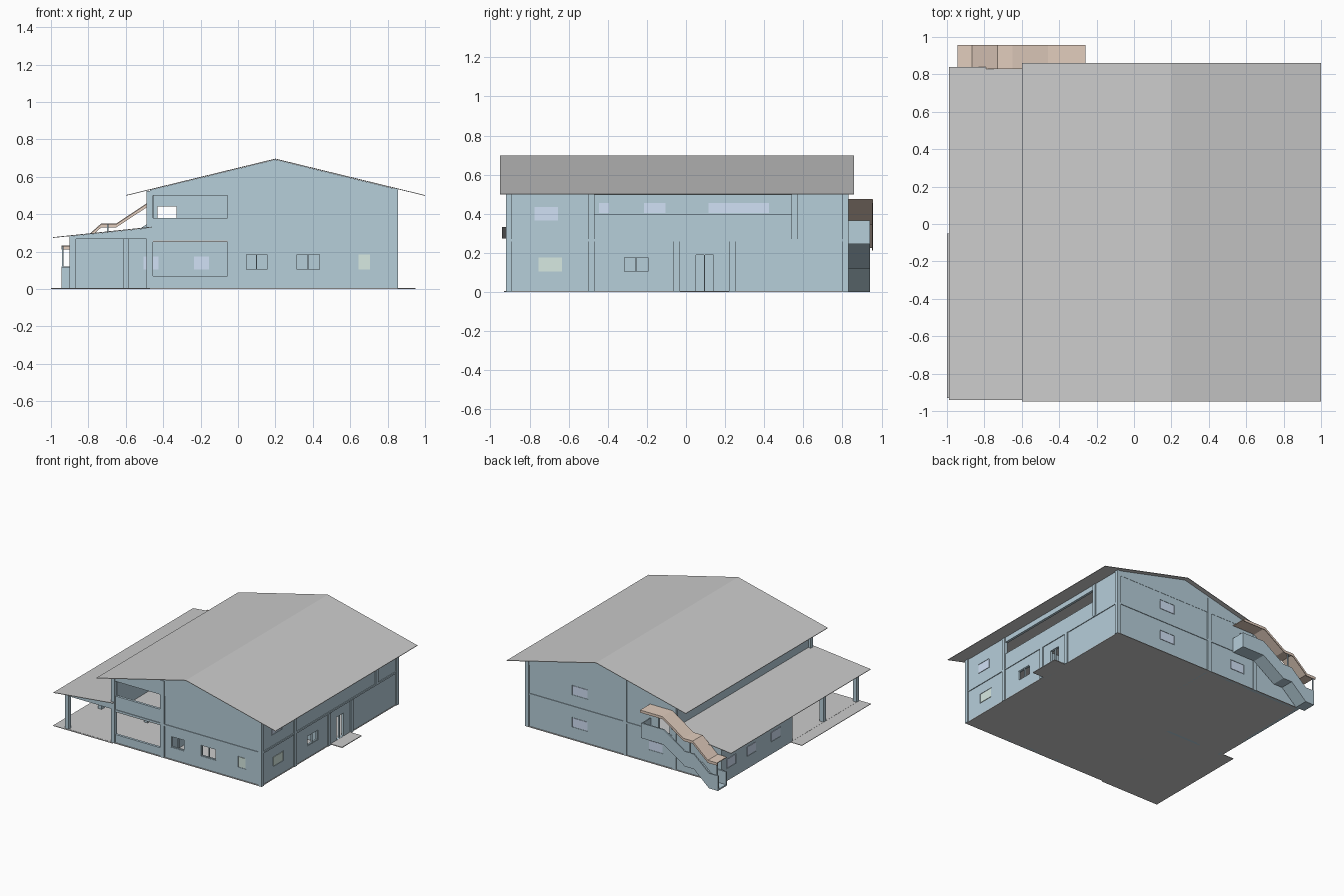
import bpy, bmesh

if "Cube" in bpy.data.objects:
    bpy.data.objects.remove(bpy.data.objects["Cube"])


def material(name, rgb):
    m = bpy.data.materials.new(name)
    m.diffuse_color = (*rgb, 1)
    m.use_nodes = True
    m.node_tree.nodes["Principled BSDF"].inputs["Base Color"].default_value = m.diffuse_color
    return m


BLUE = material("wall_blue", (.47, .62, .70))
GLASS = material("glass_blue", (.64, .75, .92))
GREEN = material("glass_green", (.68, .82, .76))
BROWN = material("cover_brown", (.76, .61, .51))


def finish(name, bm, mat):
    bmesh.ops.remove_doubles(bm, verts=bm.verts, dist=1e-5)
    bmesh.ops.recalc_face_normals(bm, faces=bm.faces)
    me = bpy.data.meshes.new(name)
    bm.to_mesh(me)
    bm.free()
    ob = bpy.data.objects.new(name, me)
    if mat:
        me.materials.append(mat)
    bpy.context.collection.objects.link(ob)
    return ob


def extrude_faces(name, faces, shift, mat):
    """Planar faces given as point lists, extruded along shift."""
    bm = bmesh.new()
    for pts in faces:
        bm.faces.new([bm.verts.new(p) for p in pts])
    bmesh.ops.remove_doubles(bm, verts=bm.verts, dist=1e-5)
    r = bmesh.ops.extrude_face_region(bm, geom=bm.faces[:], use_keep_orig=True)
    bmesh.ops.translate(bm, vec=shift,
                        verts=[g for g in r["geom"] if isinstance(g, bmesh.types.BMVert)])
    return finish(name, bm, mat)


def box(name, x0, x1, y0, y1, z0, z1, mat=BLUE):
    pts = [(x0, y0, z0), (x1, y0, z0), (x1, y1, z0), (x0, y1, z0)]
    return extrude_faces(name, [pts], (0, 0, z1 - z0), mat)


def prism(name, profile, y0, y1, mat=BLUE):
    """Profile in x,z extruded along y."""
    return extrude_faces(name, [[(x, y0, z) for x, z in profile]], (0, y1 - y0, 0), mat)


def band(name, path, low, high, y0, y1, mat):
    """Strip between two vertical offsets of a path."""
    prism(name, [(x, z + low) for x, z in path] + [(x, z + high) for x, z in path[::-1]],
          y0, y1, mat)


def slab_box(name, axis, p0, p1, u0, u1, z0, z1, mat=BLUE):
    if axis == 'x':
        return box(name, u0, u1, p0, p1, z0, z1, mat)
    return box(name, p0, p1, u0, u1, z0, z1, mat)


def wall(name, axis, p, u0, u1, z0, z1, holes=(), t=.02):
    """Wall along an axis with rectangular holes: (u0, u1, z0, z1, filling)."""
    us = sorted({u0, u1, *[v for h in holes for v in h[:2]]})
    zs = sorted({z0, z1, *[v for h in holes for v in h[2:4]]})
    faces = []
    for a, b in zip(us, us[1:]):
        for c, d in zip(zs, zs[1:]):
            u, z = (a + b) / 2, (c + d) / 2
            if any(h[0] < u < h[1] and h[2] < z < h[3] for h in holes):
                continue
            q = [(a, c), (b, c), (b, d), (a, d)]
            faces.append([(u, p, z) if axis == 'x' else (p, u, z) for u, z in q])
    extrude_faces(name, faces, (0, t, 0) if axis == 'x' else (t, 0, 0), BLUE)
    # window frames and panes
    for i, (a, b, c, d, fill) in enumerate(holes):
        if fill is None:
            continue
        w, n = .005, max(1, round((b - a) / .07))
        for k in range(n + 1):
            m = a + (b - a - w) * k / n
            slab_box(f"{name}_mullion_{i}_{k}", axis, p + .003, p + t - .003, m, m + w, c, d)
        for k, z in enumerate((c, d - w)):
            slab_box(f"{name}_rail_{i}_{k}", axis, p + .003, p + t - .003, a, b, z, z + w)
        if fill != 'frame':
            slab_box(f"{name}_glass_{i}", axis, p - .001, p + t + .001,
                     a + w, b - w, c + w, d - w, fill)


# floors and outdoor slabs
box("ground_floor", -.9, .85, -.92, .83, 0, .005, None)
box("terrace_slab", -1, -.47, -.93, -.05, 0, .004, None)
box("entry_slab", .85, .95, -.03, .22, 0, .006, None)
box("upper_floor", -.46, .84, -.91, .82, .25, .262, None)

# main gabled roof and lean-to roof
ROOF = [(-.6, .5), (.2, .695), (1, .5)]
band("main_roof", ROOF, -.002, .002, -.95, .86, None)
LEAN = [(-.99, .275), (-.46, .331)]
band("lean_to_roof", LEAN, -.002, .002, -.94, .84, None)

# front wall
wall("front_wall_right", 'x', -.912, -.015, .83, 0, .5, [
    (.04, .16, .10, .19, 'frame'), (.31, .44, .10, .19, 'frame'), (.64, .71, .10, .19, GREEN)])
wall("front_wall_left", 'x', -.912, -.46, -.05, 0, .5, [
    (-.455, -.055, .07, .265, None), (-.455, -.055, .38, .5, None)])
# back wall
wall("back_wall_right", 'x', .802, -.015, .83, 0, .5, [
    (.30, .44, .10, .18, GLASS), (.30, .44, .36, .44, GLASS)])
wall("back_wall_left", 'x', .802, -.46, -.05, 0, .5, [
    (-.37, -.24, .10, .18, GLASS), (-.43, -.33, .262, .44, None)])
wall("back_wall_low", 'x', .802, -.9, -.46, 0, .28)
# gables, lean-to infills, floor beams, columns at both ends
for side, y0, y1, s in (("front", -.914, -.89, -1), ("back", .80, .824, 1)):
    prism(side + "_gable", [(-.47, .5), (.855, .5), (.855, .532), (.2, .692), (-.47, .529)], y0, y1)
    prism(side + "_lean_infill", [(-.9, .268), (-.47, .268), (-.47, .327), (-.9, .282)], y0, y1)
    c0, c1 = (-.92, -.89) if s < 0 else (.80, .83)
    for i, (x, h) in enumerate(((-.9, .281), (-.49, .524), (-.05, .62), (.823, .536))):
        box(f"{side}_column_{i}", x, x + .033, c0, c1, 0, h)
    box(side + "_floor_beam", -.47, .83, c0 + .003, c1 - .003, .258, .272)

# right wall with open gallery strip, windows and door
wall("right_wall", 'y', .826, -.9, .82, 0, .5, [
    (-.76, -.63, .10, .18, GREEN), (-.32, -.19, .10, .18, 'frame'),
    (.05, .14, .006, .19, None), (-.78, -.65, .36, .44, GLASS),
    (-.485, .54, .395, .495, None)])
box("right_wall_head", .83, .846, -.9, .82, .495, .535)
for i, (y, z0, z1) in enumerate(((-.50, 0, .53), (-.065, 0, .26), (.22, 0, .26), (.54, .26, .53))):
    box(f"right_column_{i}", .825, .855, y, y + .032, z0, z1)
box("right_floor_beam", .828, .852, -.9, .82, .258, .272)
box("door_post", .83, .842, .092, .098, 0, .19)

# left upper wall with window band
wall("left_upper_wall", 'y', -.47, -.9, .82, .262, .527, [
    (-.45, -.39, .40, .46, GLASS), (-.22, -.10, .40, .46, GLASS), (.11, .43, .40, .46, GLASS)])
# lean-to walls and terrace posts
wall("lean_left_wall", 'y', -.9, -.05, .82, 0, .281, [
    (y, y + .12, .10, .18, GLASS) for y in (.08, .39, .65)])
wall("terrace_back_wall", 'x', -.06, -.9, -.02, 0, .265, [
    (-.51, -.42, .10, .18, GLASS), (-.24, -.15, .10, .18, GLASS)])
prism("terrace_back_infill", [(-.9, .265), (-.47, .265), (-.47, .327), (-.9, .282)], -.06, -.04)
for i, (x, y, h) in enumerate(((-.9, -.50, .281), (-.9, -.07, .281), (-.615, -.075, .31),
                               (-.49, -.50, .325), (-.49, -.07, .325))):
    box(f"terrace_post_{i}", x, x + .033, y, y + .033, 0, h)
box("terrace_edge_beam", -.895, -.875, -.9, -.05, .262, .281)
# inner partitions of the ground floor
box("inner_wall_long", -.035, -.02, -.89, .80, 0, .25)
box("inner_wall_cross", -.02, .83, -.06, -.045, 0, .25)

# covered outdoor stair on the back
STAIR = [(-.945, .006), (-.865, .006), (-.73, .125), (-.65, .125), (-.46, .25), (-.26, .25)]
band("stair_flight", STAIR, -.006, .006, .83, .94, BLUE)
band("stair_guard", STAIR, -.006, .115, .932, .942, BLUE)
band("stair_cover", STAIR, .220, .226, .83, .957, BROWN)
band("stair_cover_lip", STAIR, .205, .226, .951, .957, BROWN)
box("stair_landing_guard", -.268, -.26, .83, .942, .245, .365)
prism("stair_inner_guard", [(-.945, 0), (-.865, 0), (-.865, .115), (-.945, .115)], .83, .84)
for i, x in enumerate((-.94, -.70)):
    box(f"stair_cover_post_{i}", x, x + .008, .934, .942, 0 if i == 0 else .12, .23 if i == 0 else .35)
